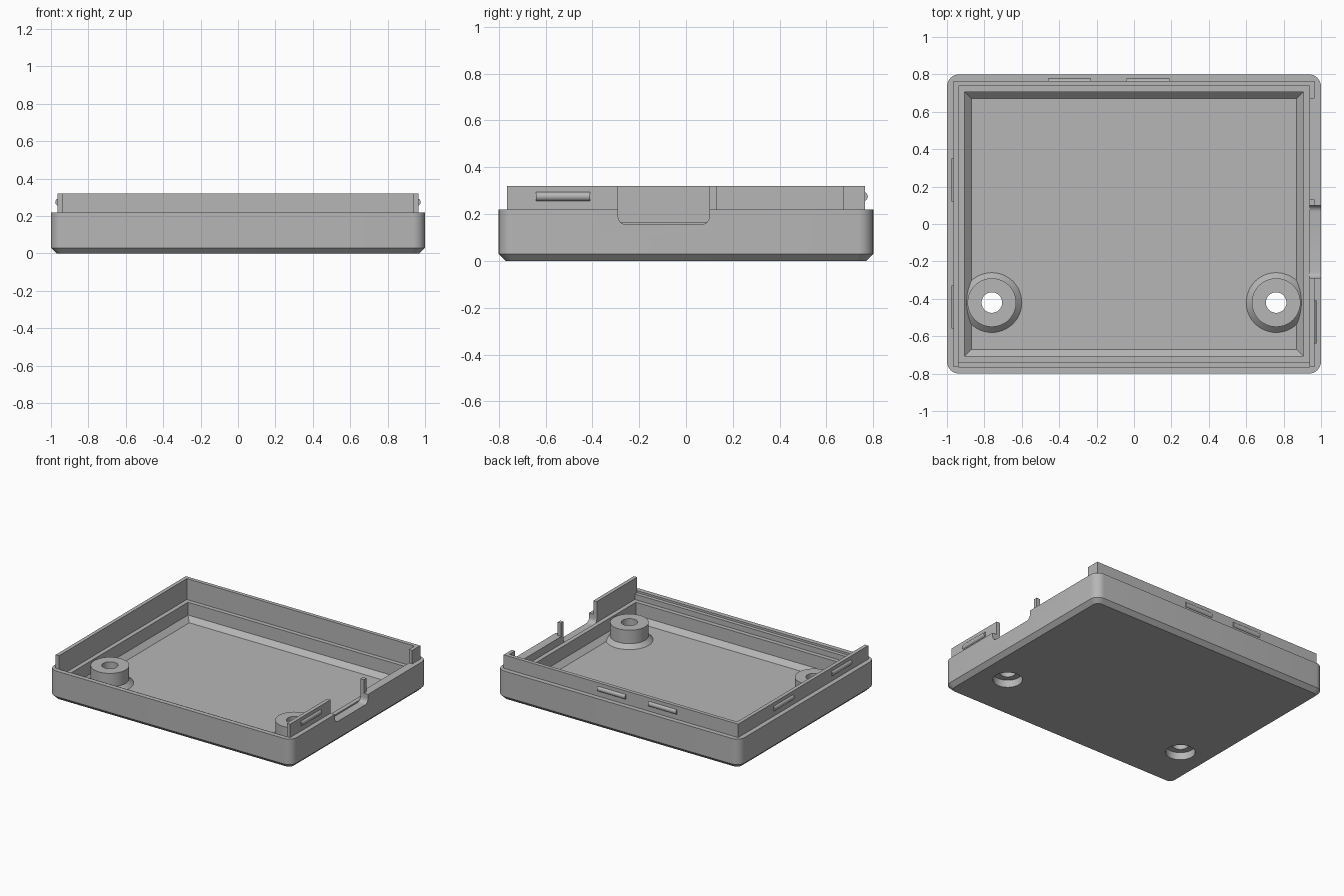
import bpy, bmesh, math
from mathutils import Matrix

cube = bpy.data.objects.get("Cube")
if cube:
    bpy.data.objects.remove(cube, do_unlink=True)

grey = bpy.data.materials.new("plain grey")
grey.use_nodes = True
COLOUR = (0.47, 0.47, 0.47, 1)
grey.diffuse_color = COLOUR
grey.node_tree.nodes["Principled BSDF"].inputs["Base Color"].default_value = COLOUR


def outline(hx, hy, r, seg):
    """Rectangle of half sizes hx, hy with corners of radius r."""
    pts = []
    for i, (sx, sy) in enumerate([(1, 1), (-1, 1), (-1, -1), (1, -1)]):
        for k in range(seg + 1):
            a = (i + (k / seg if seg else 0.5)) * math.pi / 2
            pts.append((sx * (hx - r) + r * math.cos(a), sy * (hy - r) + r * math.sin(a)))
    return pts


def loft(name, sections, seg=0, matrix=Matrix()):
    """Solid through stacked outlines, each given as (hx, hy, radius, z)."""
    bm = bmesh.new()
    rings = [[bm.verts.new((x, y, z)) for x, y in outline(hx, hy, r, seg)]
             for hx, hy, r, z in sections]
    n = len(rings[0])
    for a, b in zip(rings, rings[1:]):
        for i in range(n):
            j = (i + 1) % n
            bm.faces.new((a[i], a[j], b[j], b[i]))
    bm.faces.new(rings[0][::-1])
    bm.faces.new(rings[-1])
    bmesh.ops.remove_doubles(bm, verts=bm.verts, dist=1e-5)
    bmesh.ops.transform(bm, matrix=matrix, verts=bm.verts)
    bmesh.ops.recalc_face_normals(bm, faces=bm.faces)
    mesh = bpy.data.meshes.new(name)
    bm.to_mesh(mesh)
    bm.free()
    mesh.materials.append(grey)
    ob = bpy.data.objects.new(name, mesh)
    bpy.context.collection.objects.link(ob)
    return ob


def box(name, x0, x1, y0, y1, z0, z1):
    hx, hy = (x1 - x0) / 2, (y1 - y0) / 2
    place = Matrix.Translation(((x0 + x1) / 2, (y0 + y1) / 2, 0))
    return loft(name, [(hx, hy, 0, z0), (hx, hy, 0, z1)], 0, place)


def round_part(name, x, y, steps):
    """Turned part from (radius, z) steps."""
    return loft(name, [(r, r, r, z) for r, z in steps], 12, Matrix.Translation((x, y, 0)))


def activate(ob):
    bpy.ops.object.select_all(action="DESELECT")
    ob.select_set(True)
    bpy.context.view_layer.objects.active = ob


def combine(target, tool, operation):
    tool.hide_render = True
    mod = target.modifiers.new("combine", "BOOLEAN")
    mod.operation, mod.solver, mod.object = operation, "EXACT", tool
    activate(target)
    bpy.ops.object.modifier_apply(modifier=mod.name)
    bpy.data.objects.remove(tool, do_unlink=True)


RIM, TOP, LEDGE, FLOOR = 0.22, 0.32, 0.165, 0.035
LX, LY = 0.965, 0.765        # outside of the lip
IX, IY = 0.937, 0.737        # inside of the lip
CX, CY = 0.905, 0.705        # cavity walls
CH = 0.035                   # cavity floor chamfer

# Outer shell with a chamfered underside, and the raised lip block
tray = loft("case_base", [(0.97, 0.77, 0.04, 0), (1, 0.8, 0.065, 0.03), (1, 0.8, 0.065, RIM)], 8)
combine(tray, box("lip", -LX, LX, -LY, LY, 0.1, TOP), "UNION")

# Cavity with ledge and chamfered floor
combine(tray, loft("cavity", [(CX - CH, CY - CH, 0, FLOOR), (CX, CY, 0, FLOOR + CH),
                              (CX, CY, 0, LEDGE), (IX, IY, 0, LEDGE), (IX, IY, 0, 0.5)]),
        "DIFFERENCE")

# Open front and the gap in the lip on the left side
combine(tray, box("front_gap", -IX, IX, -LY, -0.7, 0.205, 0.5), "DIFFERENCE")
combine(tray, box("side_gap", 0.9, 1.1, 0.13, 0.67, RIM, 0.5), "DIFFERENCE")

# Round-cornered port opening in the left wall
port = Matrix.Translation((0, -0.095, 0.355)) @ Matrix.Rotation(math.pi / 2, 4, "Y")
combine(tray, loft("port", [(0.2, 0.195, 0.035, IX), (0.2, 0.195, 0.035, 1.1)], 6, port),
        "DIFFERENCE")

# Screw bosses with flared feet, counterbored from below
for x in (-0.76, 0.76):
    y = -0.42
    combine(tray, round_part("boss", x, y, [(0.16, 0.02), (0.16, FLOOR), (0.13, 0.065),
                                            (0.13, LEDGE)]), "UNION")
    combine(tray, round_part("screw_hole", x, y, [(0.1, -0.1), (0.1, 0.055), (0.055, 0.055),
                                                  (0.055, 0.4)]), "DIFFERENCE")

activate(tray)
bpy.ops.object.shade_smooth_by_angle(angle=math.radians(25))


# Rounded snap ridges along the lip
def ridge(name, x, y, along_x):
    turn = Matrix.Rotation(math.pi / 2, 4, "Y" if along_x else "X")
    place = Matrix.Translation((x, y, 0.275)) @ turn
    ob = loft(name, [(0.02, 0.02, 0.02, z) for z in (-0.115, 0.115)], 4, place)
    activate(ob)
    bpy.ops.object.shade_smooth_by_angle(angle=math.radians(30))


for i, x in enumerate((-0.345, 0.075)):
    ridge(f"back_snap_ridge_{i + 1}", x, LY - 0.008, True)
for i, y in enumerate((0.235, -0.445)):
    ridge(f"right_snap_ridge_{i + 1}", -LX + 0.008, y, False)
ridge("left_snap_ridge", LX - 0.008, -0.525, False)
